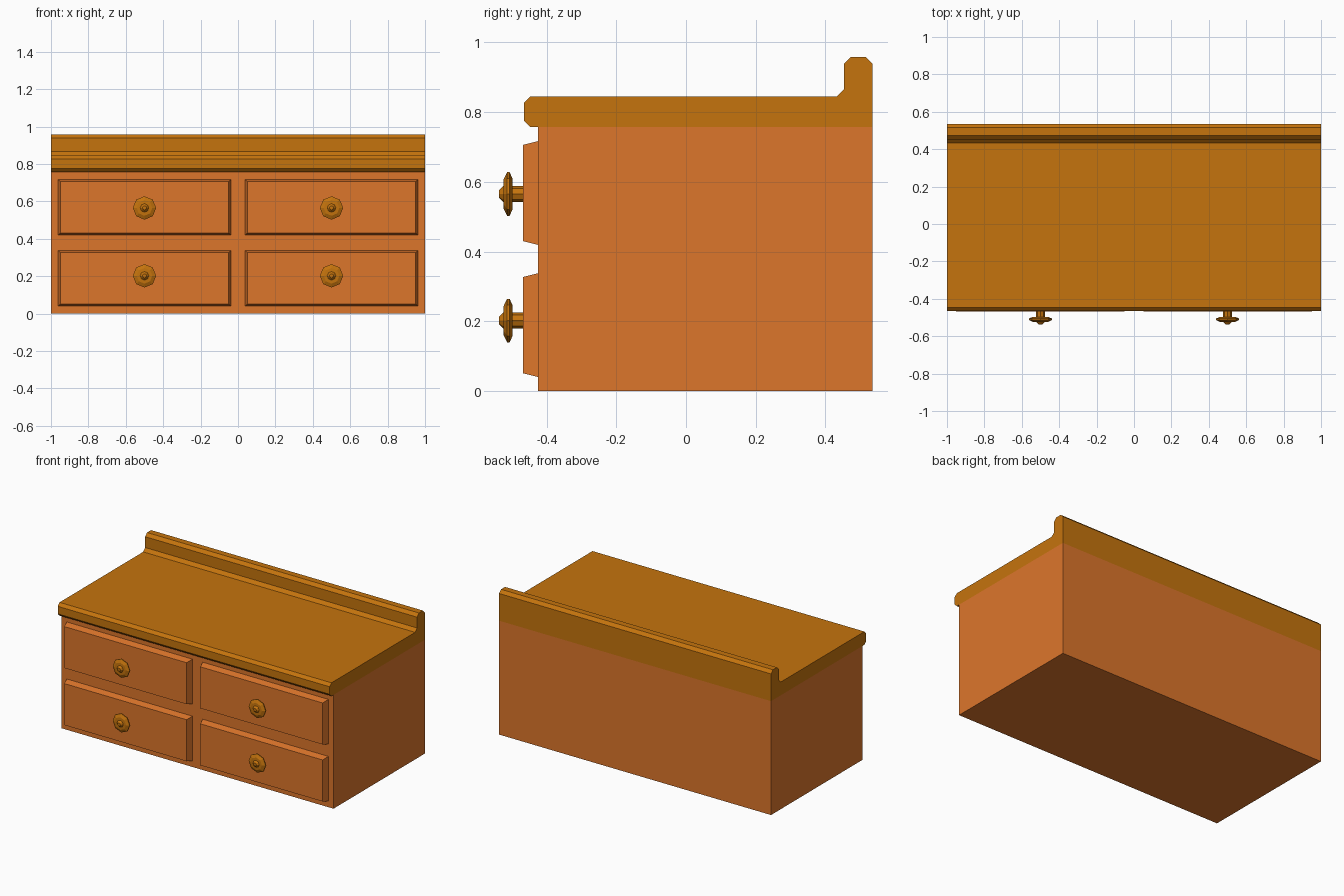
import bpy, bmesh, math

if "Cube" in bpy.data.objects:
    bpy.data.objects.remove(bpy.data.objects["Cube"])


def material(name, color):
    m = bpy.data.materials.new(name)
    m.diffuse_color = color
    m.use_nodes = True
    m.node_tree.nodes["Principled BSDF"].inputs["Base Color"].default_value = m.diffuse_color
    return m


body_wood = material("body_wood", (0.72, 0.18, 0.024, 1))
trim_wood = material("trim_wood", (0.56, 0.174, 0.004, 1))


def loft(name, rings, mat):
    """Skin consecutive closed rings of points and cap both ends."""
    bm = bmesh.new()
    loops = [[bm.verts.new(p) for p in ring] for ring in rings]
    n = len(loops[0])
    for a, b in zip(loops, loops[1:]):
        for i in range(n):
            j = (i + 1) % n
            bm.faces.new((a[i], a[j], b[j], b[i]))
    bm.faces.new(loops[0][::-1])
    bm.faces.new(loops[-1])
    bmesh.ops.recalc_face_normals(bm, faces=bm.faces)
    mesh = bpy.data.meshes.new(name)
    bm.to_mesh(mesh)
    bm.free()
    mesh.materials.append(mat)
    obj = bpy.data.objects.new(name, mesh)
    bpy.context.collection.objects.link(obj)
    return obj


def extrude_x(name, profile, half, mat):
    return loft(name, [[(x, y, z) for y, z in profile] for x in (-half, half)], mat)


def rect(cx, cz, hx, hz, y):
    return [(cx + sx * hx, y, cz + sz * hz)
            for sx, sz in ((-1, -1), (1, -1), (1, 1), (-1, 1))]


def octagon(cx, cz, r, y):
    return [(cx + r * math.cos(i * math.pi / 4), y, cz + r * math.sin(i * math.pi / 4))
            for i in range(8)]


# Cabinet body
extrude_x("cabinet_body", [(-0.425, 0), (0.535, 0), (0.535, 0.757), (-0.425, 0.757)],
          1.0, body_wood)

# Worktop with chamfered front edge and raised back ledge
extrude_x("worktop", [
    (-0.446, 0.757), (-0.465, 0.776), (-0.465, 0.826), (-0.446, 0.845),
    (0.432, 0.845), (0.453, 0.866), (0.453, 0.938), (0.473, 0.958),
    (0.515, 0.958), (0.535, 0.938), (0.535, 0.757)], 1.0, trim_wood)

# Knob profile: (radius, y) from the drawer face outward
KNOB = [(0.023, -0.46), (0.023, -0.497), (0.043, -0.497), (0.0625, -0.506),
        (0.0625, -0.513), (0.042, -0.523), (0.023, -0.524), (0.011, -0.5365)]

# Four tapered drawer fronts, each with a turned knob
for row, z, knob_z in (("lower", 0.189, 0.202), ("upper", 0.568, 0.565)):
    for side, x in (("left", -0.5), ("right", 0.5)):
        loft(f"{row}_{side}_drawer",
             [rect(x, z, 0.4625, 0.149, -0.424), rect(x, z, 0.45, 0.138, -0.468)],
             body_wood)
        loft(f"{row}_{side}_knob", [octagon(x, knob_z, r, y) for r, y in KNOB], trim_wood)
